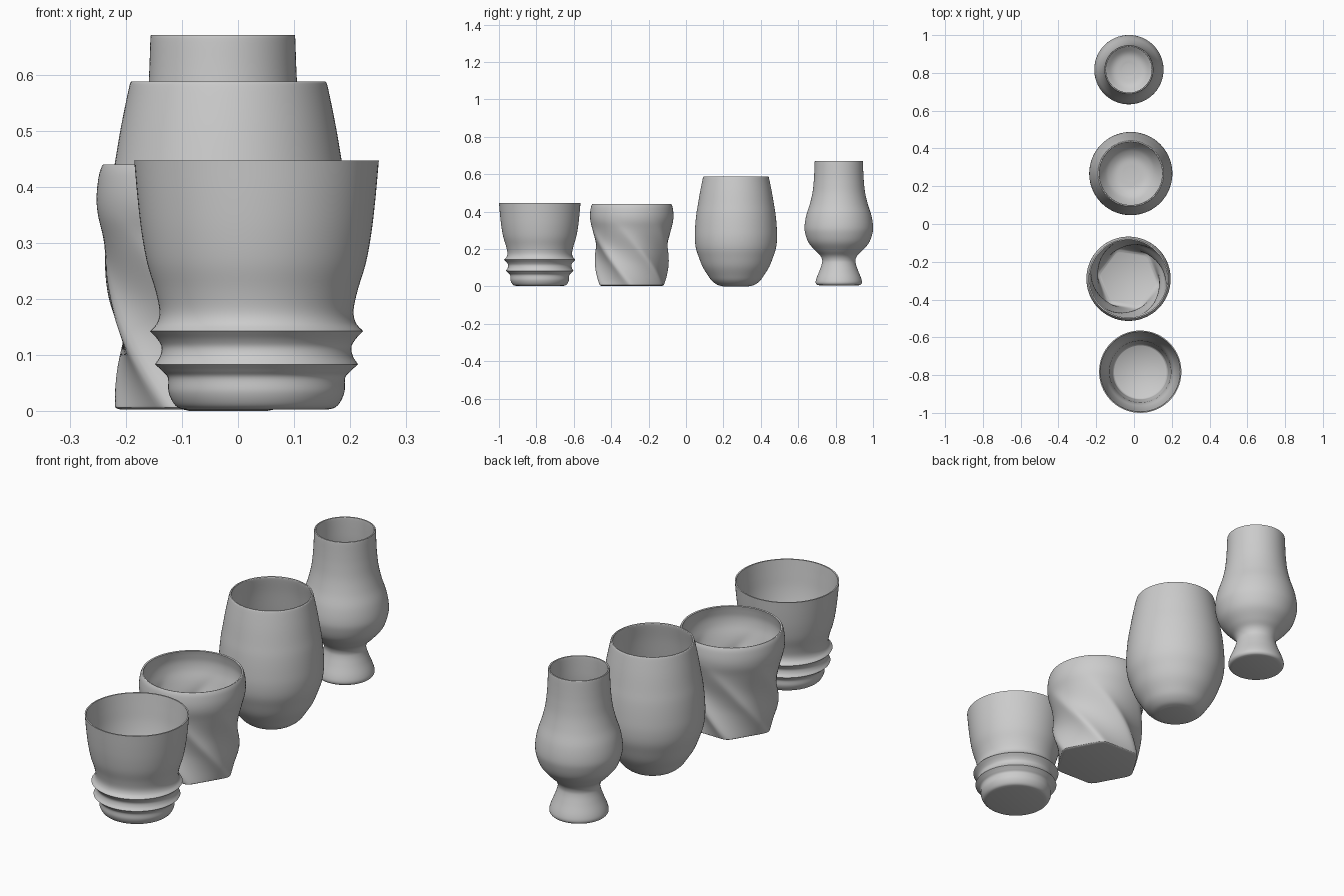
import bpy, bmesh, math
from mathutils import Vector

SIDES = 96


def curve(pts, steps=5):
    """Smooth curve through (radius, height) points."""
    p = [Vector(q) for q in pts]
    p = [2 * p[0] - p[1]] + p + [2 * p[-1] - p[-2]]
    out = []
    for a, b, c, d in zip(p, p[1:], p[2:], p[3:]):
        for i in range(steps):
            t = i / steps
            out.append(0.5 * (2 * b + (c - a) * t + (2 * a - 5 * b + 4 * c - d) * t * t
                              + (3 * b - a - 3 * c + d) * t ** 3))
    return [(max(v.x, 0.001), v.y) for v in out] + [tuple(pts[-1])]


def glass(name, x, y, outer, inner, section=lambda t, z: (1, t)):
    """Closed vessel: outer wall bottom to rim, then inner wall rim to floor."""
    profile = []
    for r, z in outer + inner:
        if not profile or math.dist(profile[-1], (r, z)) > 1e-5:
            profile.append((r, z))
    bm = bmesh.new()
    rings = []
    for r, z in profile:
        ring = []
        for i in range(SIDES):
            f, a = section(2 * math.pi * i / SIDES, z)
            ring.append(bm.verts.new((r * f * math.cos(a), r * f * math.sin(a), z)))
        rings.append(ring)
    for lo, hi in zip(rings, rings[1:]):
        for i in range(SIDES):
            j = (i + 1) % SIDES
            bm.faces.new((lo[i], lo[j], hi[j], hi[i]))
    # underside and inner floor
    bm.faces.new(rings[0][::-1])
    bm.faces.new(rings[-1])
    mesh = bpy.data.meshes.new(name)
    bm.to_mesh(mesh)
    bm.free()
    ob = bpy.data.objects.new(name, mesh)
    ob.location = (x, y, 0)
    bpy.context.collection.objects.link(ob)
    bpy.ops.object.select_all(action='DESELECT')
    ob.select_set(True)
    bpy.context.view_layer.objects.active = ob
    bpy.ops.object.shade_smooth_by_angle(angle=math.radians(50))
    return ob


# Ribbed tumbler: curves broken at the crisp rib peaks
glass("ribbed_tumbler", 0.033, -0.782,
      curve([(0.125, 0.003), (0.14, 0.007), (0.15, 0.018), (0.157, 0.036),
             (0.158, 0.06), (0.168, 0.072), (0.181, 0.084)])
      + curve([(0.181, 0.084), (0.172, 0.098), (0.169, 0.114), (0.176, 0.128), (0.19, 0.143)])
      + curve([(0.19, 0.143), (0.177, 0.158), (0.173, 0.18), (0.18, 0.215),
               (0.195, 0.265), (0.205, 0.32), (0.212, 0.38), (0.218, 0.447)]),
      curve([(0.212, 0.447), (0.205, 0.38), (0.198, 0.32), (0.187, 0.265),
             (0.172, 0.215), (0.164, 0.17), (0.159, 0.11), (0.15, 0.06),
             (0.146, 0.035), (0.138, 0.025)]))


# Twisted tumbler: rounded hexagon turning and fading into a circle
def twisted_hexagon(t, z):
    s = sum(max(0, math.cos(t - math.radians(30 + 60 * k))) ** 22 for k in range(6))
    corner = 1 / math.cos(math.radians(30)) * 2 ** (-1 / 22)
    u = min(1, max(0, (z - 0.12) / 0.25))
    round_part = u * u * (3 - 2 * u)
    return (1 - round_part) * s ** (-1 / 22) / corner + round_part, t - math.radians(245) * z


glass("twisted_tumbler", -0.029, -0.29,
      curve([(0.178, 0.003), (0.188, 0.006), (0.191, 0.016), (0.195, 0.08), (0.199, 0.15),
             (0.203, 0.22), (0.212, 0.3), (0.221, 0.35), (0.223, 0.385),
             (0.219, 0.42), (0.213, 0.438), (0.209, 0.44)]),
      curve([(0.205, 0.438), (0.21, 0.415), (0.214, 0.385), (0.211, 0.35), (0.201, 0.3),
             (0.191, 0.22), (0.184, 0.15), (0.177, 0.08), (0.168, 0.04), (0.15, 0.026)]),
      twisted_hexagon)

# Egg-shaped tumbler
egg = [(0.15, 0.06), (0.178, 0.105), (0.198, 0.155), (0.214, 0.205), (0.22, 0.26),
       (0.218, 0.32), (0.212, 0.385), (0.203, 0.44), (0.191, 0.51), (0.177, 0.578)]
glass("egg_tumbler", -0.017, 0.267,
      curve([(0.07, 0.001), (0.1, 0.009), (0.128, 0.03)] + egg + [(0.173, 0.588)]),
      curve([(0.168, 0.588)] + [(r - 0.01, z) for r, z in egg[::-1]]
            + [(0.115, 0.035), (0.08, 0.018), (0.03, 0.013)]))

# Footed tulip glass with solid foot
bowl = [(0.126, 0.192), (0.162, 0.235), (0.18, 0.285), (0.183, 0.325), (0.174, 0.38),
        (0.155, 0.44), (0.141, 0.5), (0.134, 0.56), (0.131, 0.61), (0.129, 0.665)]
glass("tulip_glass", -0.027, 0.817,
      curve([(0.105, 0.006), (0.118, 0.01), (0.124, 0.022), (0.119, 0.045), (0.103, 0.085),
             (0.091, 0.12), (0.089, 0.142), (0.099, 0.165)] + bowl + [(0.127, 0.67)]),
      curve([(0.123, 0.67)] + [(r - 0.008, z) for r, z in bowl[:0:-1]]
            + [(0.115, 0.195), (0.08, 0.17), (0.03, 0.16)]))
